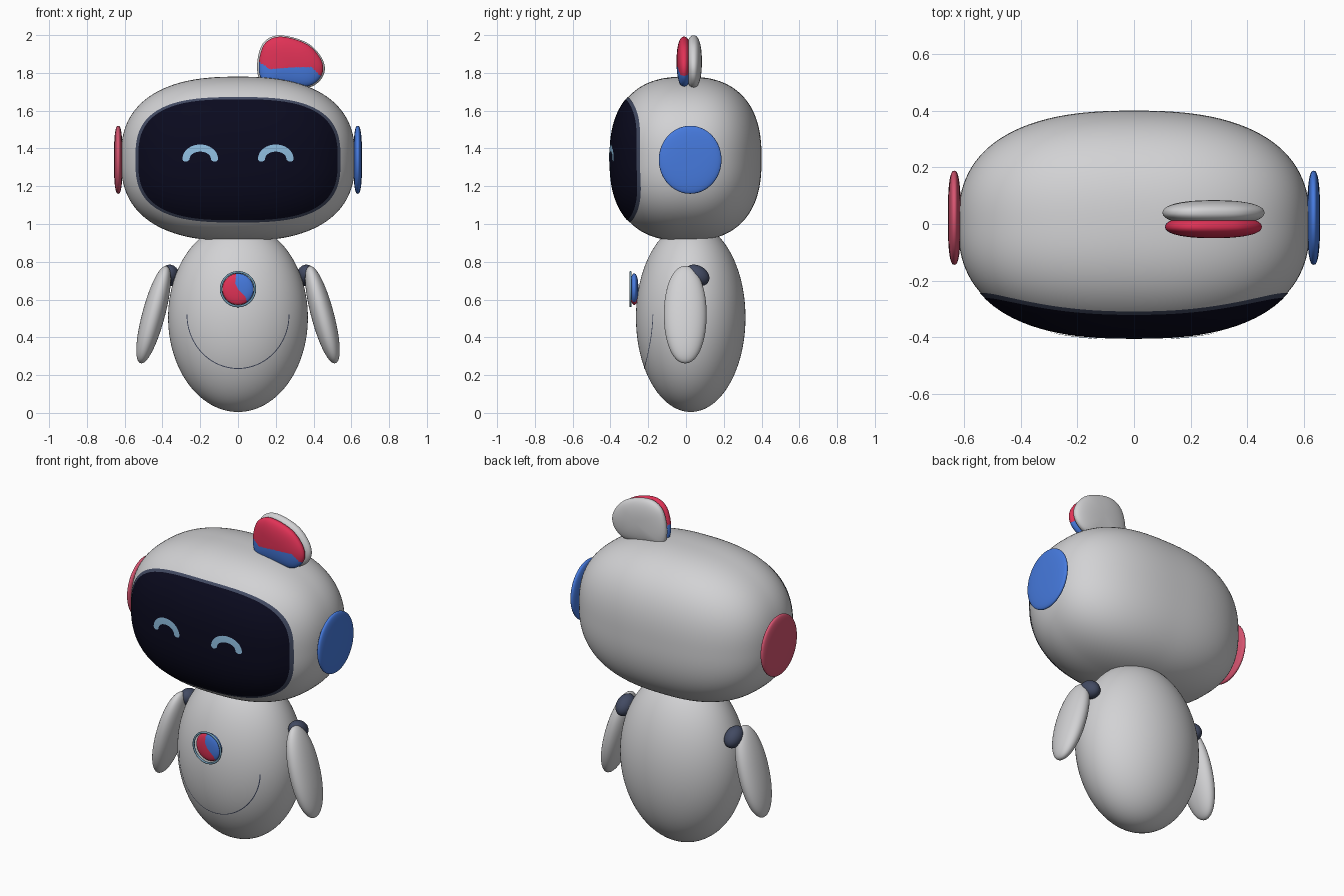
import bpy, bmesh
from math import sin, cos, pi, sqrt, radians
from mathutils import Vector

if "Cube" in bpy.data.objects:
    bpy.data.objects.remove(bpy.data.objects["Cube"])


def material(name, *rgb):
    lin = [((c / 255 + 0.055) / 1.055) ** 2.4 for c in rgb] + [1]
    m = bpy.data.materials.new(name)
    m.use_nodes = True
    m.diffuse_color = lin
    m.node_tree.nodes["Principled BSDF"].inputs["Base Color"].default_value = lin
    return m


SHELL = material("shell_grey", 210, 210, 212)
SCREEN = material("screen_navy", 10, 10, 30)
SLATE = material("slate", 66, 74, 98)
GLOW = material("eye_light_blue", 145, 192, 226)
TRIM = material("trim_blue_grey", 112, 155, 180)
BLUE = material("blue", 70, 122, 222)
RED = material("red", 224, 50, 86)
PINK = material("rose", 214, 84, 112)

# Main dimensions
HEAD_C, HEAD_R, HEAD_P = Vector((0, 0, 1.345)), Vector((0.62, 0.4, 0.435)), 2.5
BODY_C, BODY_R = Vector((0, 0.025, 0.505)), Vector((0.37, 0.29, 0.5))


def finish(name, bm, mats, rule=None, loc=(0, 0, 0), rot=(0, 0, 0)):
    if rule:
        for f in bm.faces:
            f.material_index = rule(f.calc_center_median())
    mesh = bpy.data.meshes.new(name)
    bm.to_mesh(mesh)
    bm.free()
    mesh.shade_smooth()
    for m in mats:
        mesh.materials.append(m)
    ob = bpy.data.objects.new(name, mesh)
    ob.location, ob.rotation_euler = loc, rot
    bpy.context.collection.objects.link(ob)
    return ob


def blob(name, mat, loc, radii, power=2, rot=(0, 0, 0), segs=64):
    """Ellipsoid, or a boxier superellipsoid when power is above 2."""
    bm = bmesh.new()
    bmesh.ops.create_uvsphere(bm, u_segments=segs, v_segments=segs // 2, radius=1)
    for v in bm.verts:
        k = sum(abs(c) ** power for c in v.co) ** (-1 / power)
        v.co = Vector([c * k * r for c, r in zip(v.co, radii)])
    return finish(name, bm, [mat], None, loc, rot)


def loft(rings, closed):
    """Skin a list of rings with quads."""
    bm = bmesh.new()
    rows = [[bm.verts.new(p) for p in ring] for ring in rings]
    n = len(rows[0])
    for a, b in zip(rows, rows[1:]):
        for i in range(n if closed else n - 1):
            j = (i + 1) % n
            bm.faces.new((a[i], a[j], b[j], b[i]))
    bmesh.ops.remove_doubles(bm, verts=bm.verts, dist=1e-5)
    bm.normal_update()
    return bm


def face_front(bm):
    if sum(f.normal.y for f in bm.faces) > 0:
        bmesh.ops.reverse_faces(bm, faces=bm.faces)
    return bm


def superellipse(rx, rz, p, n=96):
    pts = []
    for i in range(n):
        c, s = cos(2 * pi * i / n), sin(2 * pi * i / n)
        k = (abs(c) ** p + abs(s) ** p) ** (-1 / p)
        pts.append((rx * c * k, rz * s * k))
    return pts


def lens(name, mats, outline, half, power, loc, rot=(0, 0, 0), rule=None, steps=64):
    """Pillow shape with the given outline in xz, thin along y."""
    rings = []
    for k in range(steps + 1):
        a = pi * k / steps
        s = max(sin(a), 0) ** (2 / power)
        d = abs(cos(a)) ** (2 / power) * (-half if k < steps / 2 else half)
        rings.append([(x * s, d, z * s) for x, z in outline])
    bm = loft(rings, True)
    bmesh.ops.recalc_face_normals(bm, faces=bm.faces)
    return finish(name, bm, mats, rule, loc, rot)


def on_surface(c, r, p, lift):
    """Map x, z onto the front of a rounded shell."""
    def f(x, z):
        t = 1 - abs((x - c.x) / r.x) ** p - abs((z - c.z) / r.z) ** p
        return (x, c.y - r.y * max(t, 0) ** (1 / p) - lift, z)
    return f


def plate(name, mat, outline, surf, inner, cz, steps=16):
    """Thin sheet hugging a shell, optionally a ring."""
    scales = [inner + (1 - inner) * k / steps for k in range(steps + 1)]
    rings = [[surf(x * s, cz + z * s) for x, z in outline] for s in scales]
    finish(name, face_front(loft(rings, True)), [mat])


def arc_strip(name, mat, cx, cz, rx, rz, a0, a1, w, surf, n=64):
    """Round-ended arc painted on a shell."""
    rows, cap = [], w / rx
    for k in range(n + 1):
        a = a0 - cap + (a1 - a0 + 2 * cap) * (1 - cos(pi * k / n)) / 2
        over = max(a0 - a, a - a1, 0) / cap
        h = w * sqrt(max(1 - over * over, 0))
        rows.append([surf(cx + (rx + o * h) * cos(a), cz + (rz + o * h) * sin(a))
                     for o in (-1, -0.5, 0, 0.5, 1)])
    finish(name, face_front(loft(rows, False)), [mat])


def interp(table, t):
    for (a, u), (b, v) in zip(table, table[1:]):
        if t <= b:
            return u + (v - u) * max(t - a, 0) / (b - a)
    return table[-1][1]


# Head, face screen and its rim
blob("head", SHELL, HEAD_C, HEAD_R, HEAD_P, segs=128)
plate("screen_rim", SLATE, superellipse(0.543, 0.332, 2.9),
      on_surface(HEAD_C, HEAD_R, HEAD_P, 0.003), 0.95, 1.34, 4)
plate("face_screen", SCREEN, superellipse(0.528, 0.32, 2.9),
      on_surface(HEAD_C, HEAD_R, HEAD_P, 0.005), 0, 1.34)

# Body with belly seam
blob("body", SHELL, BODY_C, BODY_R, segs=96)
arc_strip("belly_seam", SLATE, 0, 0.52, 0.27, 0.285, pi, 2 * pi, 0.0022,
          on_surface(BODY_C, BODY_R, 2, 0.002))

# Paired parts
round_ear = superellipse(0.166, 0.18, 2)
for side, label, ear_colour in ((1, "left", BLUE), (-1, "right", PINK)):
    arc_strip(label + "_eye", GLOW, side * 0.2, 1.345, 0.075, 0.057, 0, pi, 0.019,
              on_surface(HEAD_C, HEAD_R, HEAD_P, 0.009))
    lens(label + "_ear", [ear_colour], round_ear, 0.023, 2.6,
         (side * 0.634, 0.022, 1.34), (0, 0, pi / 2), steps=32)
    blob(label + "_arm", SHELL, (side * 0.447, -0.004, 0.52), (0.06, 0.113, 0.266), 2.1,
         (0, radians(-15 * side), 0))
    blob(label + "_shoulder", SLATE, (side * 0.362, 0.058, 0.728), (0.05, 0.07, 0.052), 2,
         (radians(-30), 0, 0), 32)

# Chest badge: two-colour button in a ring
badge_split = [(-0.08, 0.05), (-0.04, 0.04), (0, 0.0), (0.03, -0.015), (0.08, -0.01)]
lens("chest_badge", [RED, BLUE], superellipse(0.083, 0.083, 2), 0.022, 2.3, (0, -0.274, 0.655),
     rule=lambda c: int(c.x > interp(badge_split, c.z)))
bpy.ops.mesh.primitive_torus_add(major_segments=64, minor_segments=12, major_radius=0.09,
                                 minor_radius=0.006, location=(0, -0.294, 0.655),
                                 rotation=(pi / 2, 0, 0))
ring = bpy.context.object
ring.name = "badge_ring"
ring.data.materials.append(TRIM)
ring.data.shade_smooth()

# Top tuft: grey back pillow and a two-colour front pillow
TUFT = Vector((0.28, 0.04, 1.86))
ctrl = [(.105, 1.79), (.105, 1.88), (.135, 1.96), (.2, 1.997), (.29, 1.988), (.38, 1.95),
        (.44, 1.885), (.46, 1.82), (.435, 1.76), (.37, 1.722), (.25, 1.725), (.14, 1.74)]
ctrl = [Vector((x - TUFT.x, z - TUFT.z)) for x, z in ctrl]
tuft_outline = []
for i in range(len(ctrl)):
    a, b, c, d = (ctrl[(i + k) % len(ctrl)] for k in (-1, 0, 1, 2))
    for k in range(8):
        t = k / 8
        tuft_outline.append(tuple(b + (c - a) * t / 2 + (2 * a - 5 * b + 4 * c - d) * t * t / 2
                                  + (3 * b - a - 3 * c + d) * t ** 3 / 2))
lens("tuft_back", [SHELL], tuft_outline, 0.044, 2.3, TUFT)
wave = [(-0.18, 0.005), (-0.11, -0.04), (0.02, -0.03), (0.11, -0.03), (0.16, -0.08)]
lens("tuft_front", [RED, BLUE], [(x * 0.95, z * 0.95) for x, z in tuft_outline], 0.04, 2.3,
     TUFT - Vector((0, 0.05, 0)), rule=lambda c: int(c.z < interp(wave, c.x)), steps=96)
